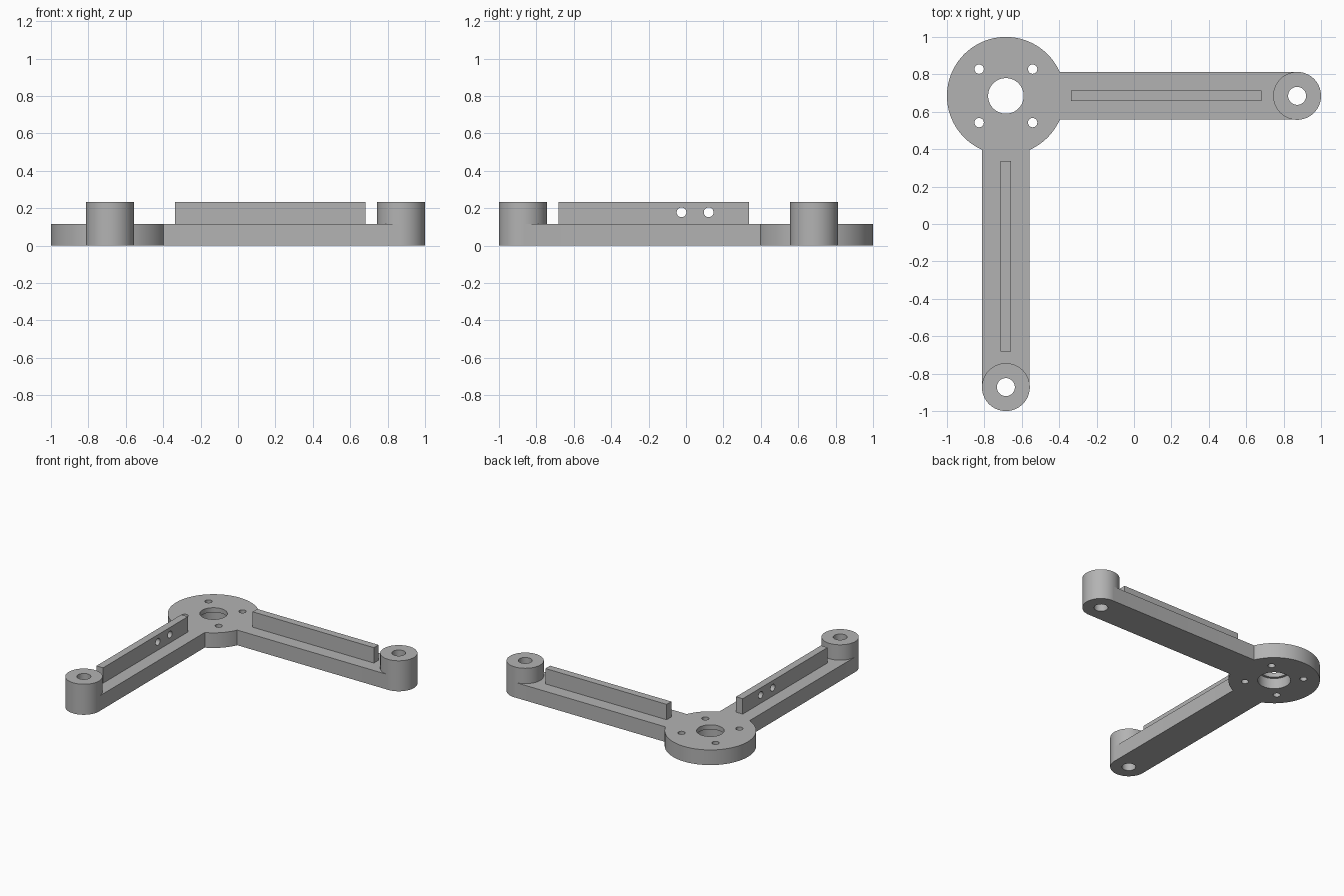
import bpy
import math

cube = bpy.data.objects.get("Cube")
if cube:
    bpy.data.objects.remove(cube, do_unlink=True)

HUB = (-0.685, 0.685)
REACH = 1.557          # hub centre to boss centre
PLATE = 0.115          # plate height
TALL = 0.232           # boss and rib height

grey = bpy.data.materials.new("plain_grey")
grey.use_nodes = True
grey.diffuse_color = (0.45, 0.45, 0.45, 1)
grey.node_tree.nodes["Principled BSDF"].inputs["Base Color"].default_value = (0.45, 0.45, 0.45, 1)


def finish(obj, name):
    obj.name = name
    obj.data.materials.clear()
    obj.data.materials.append(grey)
    return obj


def cylinder(name, xy, radius, z0, z1, sides=96):
    bpy.ops.mesh.primitive_cylinder_add(vertices=sides, radius=radius, depth=z1 - z0,
                                        location=(*xy, (z0 + z1) / 2))
    return finish(bpy.context.object, name)


def box(name, low, high):
    bpy.ops.mesh.primitive_cube_add(size=1, location=[(a + b) / 2 for a, b in zip(low, high)])
    obj = bpy.context.object
    obj.scale = [b - a for a, b in zip(low, high)]
    bpy.ops.object.transform_apply(location=False, rotation=False, scale=True)
    return finish(obj, name)


def combine(target, tool, operation):
    mod = target.modifiers.new(operation.lower(), 'BOOLEAN')
    mod.operation = operation
    mod.solver = 'EXACT'
    mod.object = tool
    bpy.context.view_layer.objects.active = target
    bpy.ops.object.modifier_apply(modifier=mod.name)
    bpy.data.objects.remove(tool, do_unlink=True)


def smooth(obj):
    bpy.ops.object.select_all(action='DESELECT')
    obj.select_set(True)
    bpy.context.view_layer.objects.active = obj
    bpy.ops.object.shade_smooth_by_angle(angle=math.radians(30))


# Hub disc with two arms, each ending in a tall round boss
hx, hy = HUB
half = 0.1275
bosses = [(hx + REACH, hy), (hx, hy - REACH)]
frame = cylinder("bracket_frame", HUB, 0.315, 0, PLATE, 128)
combine(frame, box("side_arm", (hx, hy - half, 0), (hx + REACH, hy + half, PLATE)), 'UNION')
combine(frame, box("front_arm", (hx - half, hy - REACH, 0), (hx + half, hy, PLATE)), 'UNION')
for centre in bosses:
    combine(frame, cylinder("boss", centre, 0.128, 0, TALL), 'UNION')

# Bores through the bosses and the hub, with a wider recess under the hub
for centre in bosses:
    combine(frame, cylinder("boss_bore", centre, 0.048, -0.1, 0.4, 48), 'DIFFERENCE')
combine(frame, cylinder("hub_bore", HUB, 0.095, -0.1, 0.4, 64), 'DIFFERENCE')
combine(frame, cylinder("hub_recess", HUB, 0.113, -0.1, 0.08, 64), 'DIFFERENCE')

# Four screw holes around the hub
for sx in (-1, 1):
    for sy in (-1, 1):
        spot = (hx + sx * 0.143, hy + sy * 0.143)
        combine(frame, cylinder("screw_hole", spot, 0.025, -0.1, 0.4, 32), 'DIFFERENCE')
smooth(frame)

# Stiffening ribs standing on the arms
near, far, thick = 0.348, 1.367, 0.028
side_rib = box("side_rib", (hx + near, hy - thick, PLATE), (hx + far, hy + thick, TALL))
front_rib = box("front_rib", (hx - thick, hy - far, PLATE), (hx + thick, hy - near, TALL))

# Two cross holes through the front rib
for y in (-0.024, 0.121):
    hole = cylinder("cross_hole", (hx, y), 0.026, 0.078, 0.278, 32)
    hole.rotation_euler.y = math.pi / 2
    bpy.context.view_layer.update()
    combine(front_rib, hole, 'DIFFERENCE')
smooth(front_rib)
